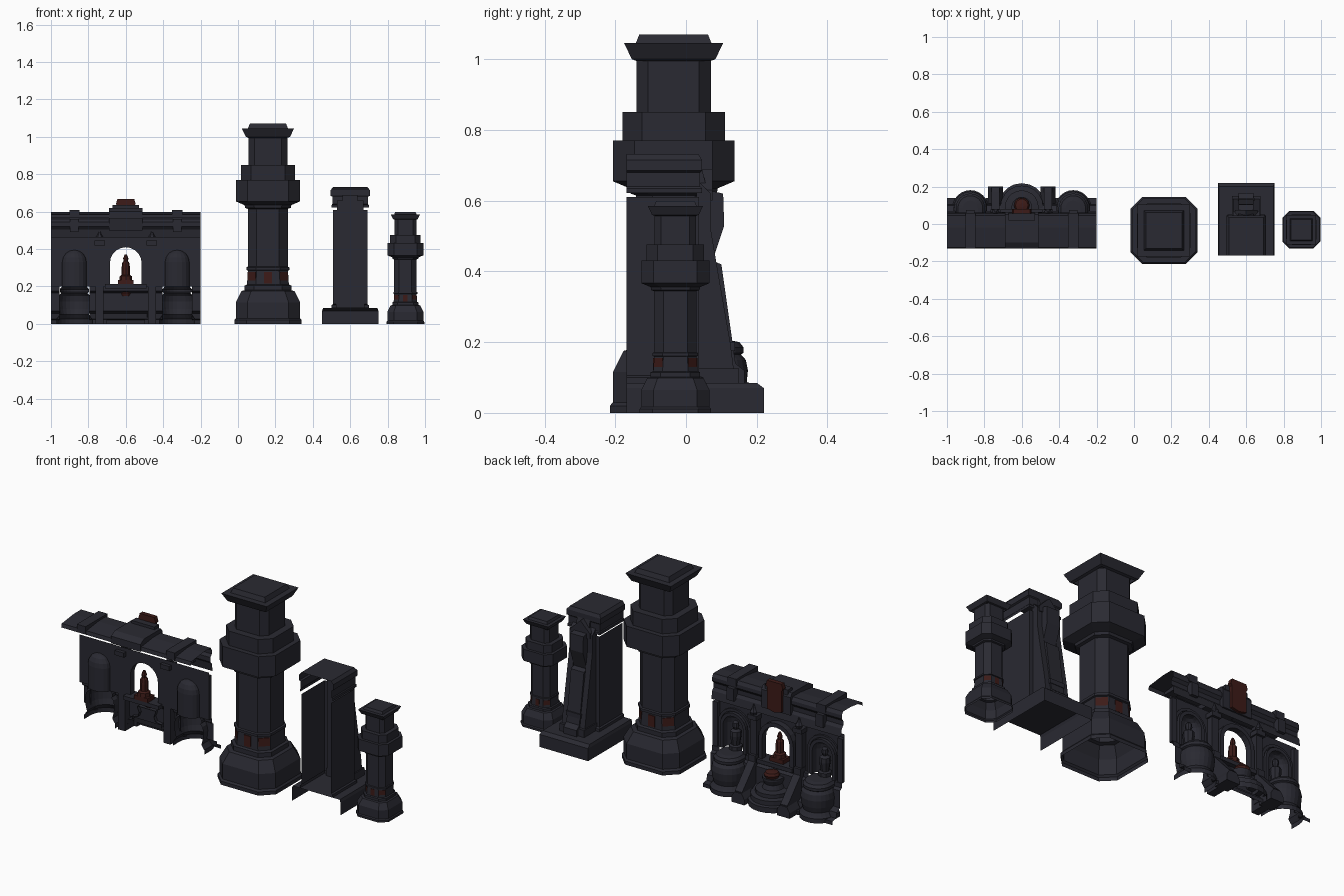
import bpy, bmesh, math

if "Cube" in bpy.data.objects:
    bpy.data.objects.remove(bpy.data.objects["Cube"])

def mat(name, rgb):
    m = bpy.data.materials.new(name)
    m.diffuse_color = (*rgb, 1)
    m.use_nodes = True
    m.node_tree.nodes["Principled BSDF"].inputs["Base Color"].default_value = m.diffuse_color
    return m

STONE = mat("dark_stone", (0.0225, 0.0225, 0.0315))
RED = mat("dark_red", (0.047, 0.011, 0.009))

def make(name, verts, faces, m=STONE, closed=True):
    me = bpy.data.meshes.new(name)
    me.from_pydata(verts, [], faces)
    bm = bmesh.new()
    bm.from_mesh(me)
    bmesh.ops.remove_doubles(bm, verts=bm.verts, dist=1e-5)
    if closed:
        bmesh.ops.recalc_face_normals(bm, faces=bm.faces)
    bm.to_mesh(me)
    bm.free()
    me.materials.append(m)
    ob = bpy.data.objects.new(name, me)
    bpy.context.collection.objects.link(ob)
    return ob

def loft(name, rings, m=STONE, loop=True, bottom=False, top=False):
    """Skin a list of equal-length rings."""
    n = len(rings[0])
    verts = [p for r in rings for p in r]
    faces = []
    for k in range(len(rings) - 1):
        for i in range(n if loop else n - 1):
            j = (i + 1) % n
            faces.append((k*n + i, k*n + j, (k+1)*n + j, (k+1)*n + i))
    if bottom:
        faces.append(tuple(range(n))[::-1])
    if top:
        faces.append(tuple(range((len(rings)-1)*n, len(rings)*n)))
    return make(name, verts, faces, m)

def box(name, x0, x1, y0, y1, z0, z1, m=STONE):
    return loft(name, [[(x0, y0, z), (x1, y0, z), (x1, y1, z), (x0, y1, z)] for z in (z0, z1)],
                m, True, True, True)

def prism_x(name, yz, x0, x1, m=STONE):
    return loft(name, [[(x, y, z) for y, z in yz] for x in (x0, x1)], m, True, True, True)

def prism_y(name, xz, y0, y1, m=STONE):
    return loft(name, [[(x, y, z) for x, z in xz] for y in (y0, y1)], m, True, True, True)

def sheet_x(name, yz, x0, x1):
    return loft(name, [[(x, y, z) for y, z in yz] for x in (x0, x1)], loop=False)

def half_round(name, cx, cy, yback, prof, n=10, m=STONE):
    """Half lathe bulging to +y, open behind."""
    rings = []
    for r, z in prof:
        arc = [(cx + r*math.cos(math.pi*i/n), cy + r*math.sin(math.pi*i/n), z) for i in range(n + 1)]
        rings.append([(cx + r, yback, z)] + arc + [(cx - r, yback, z)])
    return loft(name, rings, m, loop=False, top=True)

def lathe(name, cx, cy, prof, n=8, m=STONE):
    return loft(name, [[(cx + r*math.cos(math.tau*i/n), cy + r*math.sin(math.tau*i/n), z)
                        for i in range(n)] for r, z in prof], m, True, True, True)

def arch(cx, r, z0, zs, n=10):
    return ([(cx - r, z0)] + [(cx - r*math.cos(math.pi*i/n), zs + r*math.sin(math.pi*i/n))
                              for i in range(n + 1)] + [(cx + r, z0)])

def arch_frame(name, cx, r0, r1, z0, zs, y0, y1, m=STONE):
    prism_y(name, arch(cx, r0, z0, zs) + arch(cx, r1, z0, zs)[::-1], y0, y1, m)

# ---------- Chamfered columns ----------
def octo(cx, cy, h, c, z):
    return [(cx + a, cy + b, z) for a, b in
            ((h, c - h), (h, h - c), (h - c, h), (c - h, h), (-h, h - c), (-h, c - h), (c - h, -h), (h - c, -h))]

def column(name, cx, cy, s):
    prof = [(.18, .065, 0), (.18, .065, .02), (.172, .062, .03), (.172, .062, .115), (.142, .052, .175),
            (.125, .05, .18), (.125, .05, .205), (.112, .047, .21), (.107, .047, .285), (.115, .05, .288),
            (.115, .05, .302), (.107, .047, .306), (.107, .047, .615), (.122, .05, .62), (.125, .05, .635),
            (.172, .062, .655), (.172, .062, .77), (.145, .055, .77), (.145, .055, .85),
            (.105, .033, .85), (.105, .033, 1.0)]
    loft(name + "_body", [octo(cx, cy, h*s, c*s, z*s) for h, c, z in prof])
    cap = [(.105, .995), (.118, 1.0), (.14, 1.045), (.107, 1.045), (.097, 1.07)]
    loft(name + "_cap", [[(cx + a*h*s, cy + b*h*s, z*s) for a, b in ((1, -1), (1, 1), (-1, 1), (-1, -1))]
                         for h, z in cap], top=True)
    # red inlays on the corner facets and on the front and back
    for k in (1, 2, 3, 5, 6, 7):
        a = k*math.pi/4
        if k % 2:
            d, w = (.107 - .047/2)*math.sqrt(2)*s + .005*s, .03*s
        else:
            d, w = .1125*s, .021*s
        ux, uy = math.cos(a), math.sin(a)
        rings = []
        for z in (.216*s, .278*s):
            rings.append([(cx + ux*dd - uy*ww, cy + uy*dd + ux*ww, z)
                          for dd, ww in ((d, -w), (d, w), (d - .008*s, w), (d - .008*s, -w))])
        loft(name + "_red_inlay", rings, RED, True, True, True)

column("large_column", .16, -.035, 1.0)
column("small_column", .895, -.03, .56)

# ---------- Open-fronted pier with buttress on the back ----------
PX = .6

def open_shell(name, levels, top=False):
    loft(name, [[(PX - h, -.168, z), (PX - h, y, z), (PX + h, y, z), (PX + h, -.168, z)]
                for h, y, z in levels], loop=False, top=top)

open_shell("pier_base", [(.15, .22, 0), (.15, .22, .07), (.145, .2, .085)], top=True)
open_shell("pier_shaft", [(.1, .05, .085), (.1, .05, .1), (.092, .037, .105), (.092, .037, .61)])
open_shell("pier_cap", [(.1, .045, .622), (.1, .045, .635), (.096, .04, .64), (.096, .04, .68),
                        (.105, .045, .685), (.105, .045, .715), (.092, .035, .732)], top=True)
prism_x("buttress_core", [(.03, .085), (.165, .085), (.165, .12), (.14, .14), (.1, .42), (.075, .43), (.108, .53),
                          (.105, .62), (.06, .63), (.045, .69), (.03, .69)], PX - .04, PX + .04)
for s in (-1, 1):
    x = PX + s*.055
    prism_x("buttress_side", [(.03, .085), (.14, .085), (.125, .2), (.085, .43), (.07, .52), (.07, .62), (.03, .66)],
            x - .016, x + .016)
    box("buttress_foot", x - .022, x + .022, .03, .15, .085, .125)
box("buttress_band", PX - .045, PX + .045, .08, .138, .175, .2)
prism_y("buttress_gable", [(PX - .06, .6), (PX + .06, .6), (PX + .06, .63), (PX, .69), (PX - .06, .63)], .03, .075)

# ---------- Wall ----------
WX, WY = -.6, .03
NX = .275                      # niche offset from wall middle
outline = [(-1, .2)] + arch(WX - NX, .065, .2, .33) + arch(WX, .085, .2, .325) \
    + arch(WX + NX, .065, .2, .33) + [(-.2, .2), (-.2, .465), (-1, .465)]
make("wall_panel", [(x, WY, z) for x, z in outline], [tuple(range(len(outline)))[::-1]], closed=False)
arch_frame("door_frame", WX, .085, .108, .2, .325, WY, .065)
box("door_sill", WX - .11, WX + .11, .0, .08, .19, .212)

# cornice: open underneath, with a taller middle block and a red crest slab on the back
sheet_x("cornice", [(-.13, .565), (-.125, .585), (-.02, .598), (.045, .598), (.055, .58), (.055, .56), (.042, .545),
                    (.042, .52), (.055, .505), (.062, .462)], -1, -.2)
prism_x("cornice_middle", [(-.132, .56), (-.132, .6), (-.1, .62), (.05, .62), (.065, .6), (.065, .5), (.04, .5),
                           (.03, .56)], WX - .09, WX + .09)
box("crest_back", WX - .07, WX + .07, .02, .06, .6, .635)
prism_y("red_crest", [(WX - .045, .51), (WX, .5), (WX + .045, .51), (WX + .045, .63), (WX + .053, .64),
                      (WX + .045, .668), (WX - .045, .668), (WX - .053, .64), (WX - .045, .63)], .055, .08, RED)

# plinth pieces between the round pedestals
PL = [(WY, .2), (.055, .2), (.055, .175), (.07, .165), (.07, .07), (.1, .055), (.105, .025), (.138, .02), (.138, 0)]
for x0, x1 in ((-1, WX - NX - .08), (WX - NX + .08, WX + NX - .08), (WX + NX + .08, -.2)):
    sheet_x("plinth", PL, x0, x1)

for s in (-1, 1):
    nx = WX + s*NX
    # rounded niche recess, arch trim and figure
    rings = []
    for r, z in [(1, .2), (1, .33), (.92, .355), (.7, .377), (.38, .39), (.02, .395)]:
        rings.append([(nx + .065*r*math.cos(math.pi*i/8), WY - .045*r*math.sin(math.pi*i/8), z) for i in range(9)])
    loft("niche_recess", rings, loop=False)
    arch_frame("niche_trim", nx, .062, .08, .2, .33, WY, .05)
    arch_frame("niche_outer_trim", nx, .085, .1, .2, .33, WY, .04)
    lathe("niche_figure", nx, .025, [(.035, .2), (.035, .225), (.022, .23), (.03, .28), (.028, .305), (.012, .315),
                                     (.018, .33), (.016, .35), (.005, .362)])
    # round pedestal
    half_round("round_pedestal", nx, .085, WY,
               [(.096, 0), (.096, .025), (.088, .035), (.078, .05), (.086, .08), (.09, .12), (.084, .15), (.07, .165),
                (.078, .17), (.078, .185), (.066, .2), (.04, .205)], 12)
    # cornice block and bracket
    box("cornice_block", nx - .027, nx + .027, -.132, .06, .57, .61)
    box("cornice_bracket", nx - .022, nx + .022, .04, .075, .49, .56)
    # pilaster with capital and finial
    px = WX + s*.14
    box("pilaster", px - .02, px + .02, WY, .065, .2, .42)
    box("pilaster_capital", px - .028, px + .028, .01, .078, .42, .445)
    lathe("pilaster_finial", px, .06, [(.016, .445), (.022, .46), (.012, .475), (.003, .5)], 6)
    # sloping altar cheek
    prism_x("altar_cheek", [(WY, 0), (.195, 0), (.195, .065), (.17, .09), (.08, .19), (.08, .225), (WY, .225)],
            px - .022, px + .022)
    prism_y("altar_cheek_foot", [(px - .04, 0), (px + .04, 0), (px + .04, .03), (px + .022, .06), (px - .022, .06),
                                 (px - .04, .03)], .11, .2)
    box("end_pilaster", WX + s*.385 - .015, WX + s*.385 + .015, WY, .05, .2, .445)

# altar: half-round steps and red basin
half_round("altar_steps", WX, .09, .05, [(.128, 0), (.128, .03), (.115, .035), (.115, .06), (.09, .065), (.09, .085),
                                          (.055, .09), (.045, .115), (.055, .14), (.055, .15)], 10)
lathe("red_basin", WX, .1, [(.036, .15), (.042, .165), (.034, .178), (.012, .182)], 10, RED)

# red figure standing in the doorway
box("red_figure_base", WX - .042, WX + .042, 0, .06, .212, .235, RED)
lathe("red_figure", WX, .03, [(.034, .235), (.032, .255), (.022, .262), (.022, .3), (.02, .325), (.012, .335),
                               (.014, .35), (.006, .372)], 8, RED)
